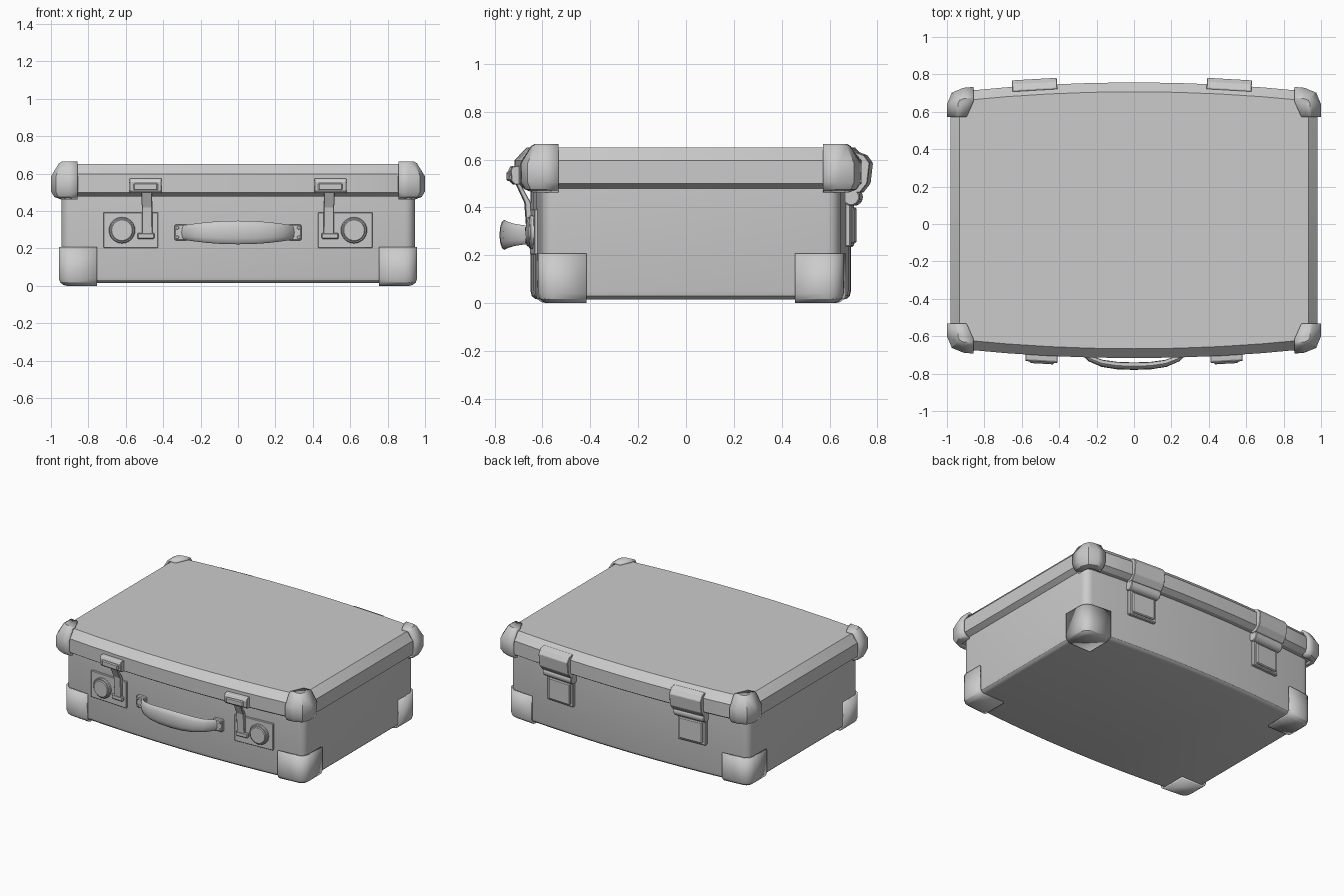
import bpy, bmesh
from math import sin, cos, pi, atan
from mathutils import Vector, Matrix

if "Cube" in bpy.data.objects:
    bpy.data.objects.remove(bpy.data.objects["Cube"])

Y0 = 0.02  # depth centre of the case


def finish(name, bm, loc=(0, 0, 0), rot=0, bevel=0, angle=30):
    bmesh.ops.recalc_face_normals(bm, faces=bm.faces)
    me = bpy.data.meshes.new(name)
    bm.to_mesh(me)
    bm.free()
    ob = bpy.data.objects.new(name, me)
    bpy.context.collection.objects.link(ob)
    ob.location = loc
    ob.rotation_euler = (0, 0, rot)
    if bevel:
        m = ob.modifiers.new("bevel", 'BEVEL')
        m.width, m.segments = bevel, 1
    if angle:
        bpy.ops.object.select_all(action='DESELECT')
        ob.select_set(True)
        bpy.context.view_layer.objects.active = ob
        bpy.ops.object.shade_smooth_by_angle(angle=angle * pi / 180)
    return ob


def loft(rings, caps=(True, True)):
    bm = bmesh.new()
    vs = [[bm.verts.new(p) for p in r] for r in rings]
    n = len(vs[0])
    for a, b in zip(vs, vs[1:]):
        for i in range(n):
            bm.faces.new((a[i], a[(i + 1) % n], b[(i + 1) % n], b[i]))
    if caps[0]:
        bm.faces.new(vs[0])
    if caps[1]:
        bm.faces.new(vs[-1])
    return bm


def outline(hx, hmid, hend, r, segs, z, o=0.0):
    """Rounded rectangle with bowed front and back, grown by o."""
    hx, hmid, hend, r = hx + o, hmid + o, hend + o, max(r + o, 0.01)
    w = hx - r
    q = [(w + r * cos(a), hend - r + r * sin(a))
         for a in (i * pi / 2 / segs for i in range(segs + 1))]
    q += [(w * t, hend + (hmid - hend) * (1 - t * t)) for t in (.75, .5, .25)]
    back = q + [(0, hmid)] + [(-x, y) for x, y in reversed(q)]
    return [Vector((x, y, z)) for x, y in back + [(-x, -y) for x, y in back]]


def box(name, c, s, rot=0, bevel=0.006):
    bm = bmesh.new()
    bmesh.ops.create_cube(bm, size=1)
    bmesh.ops.scale(bm, vec=s, verts=bm.verts)
    return finish(name, bm, c, rot, bevel, 0)


def prism(name, pts, x, width, rot=0):
    """Extrude a (y, z) profile along x; y is relative to the first point."""
    y = pts[0][0]
    rings = [[Vector((e * width / 2, p[0] - y, p[1])) for p in pts] for e in (-1, 1)]
    return finish(name, loft(rings), (x, y, 0), rot, 0.003, 0)


def cylinder(name, c, r, depth, axis, rot=0, bevel=0.005):
    bm = bmesh.new()
    bmesh.ops.create_cone(bm, cap_ends=True, segments=24, radius1=r, radius2=r, depth=depth,
                          matrix=Matrix.Rotation(pi / 2, 4, axis))
    return finish(name, bm, c, rot, bevel)


def corner_piece(name, bm, planes, thick):
    for co, no in planes:
        bmesh.ops.bisect_plane(bm, geom=bm.verts[:] + bm.edges[:] + bm.faces[:],
                               plane_co=co, plane_no=no, clear_inner=True)
    ob = finish(name, bm, (0, Y0, 0))
    m = ob.modifiers.new("thickness", 'SOLIDIFY')
    m.thickness, m.offset = thick, -1
    m = ob.modifiers.new("four_corners", 'MIRROR')
    m.use_axis = (True, True, False)


# Case body with rounded bottom edge
def body_ring(o, z):
    return outline(.945, .67, .625, .055, 5, z, o)


finish("case_body", loft([body_ring(*p) for p in
       ((-.035, .014), (-.018, .018), (-.005, .03), (0, .05), (0, .50))]), (0, Y0, 0))

# Lower corner protectors
bm = loft([body_ring(*p) for p in
           ((-.03, 0), (-.012, .004), (.005, .017), (.013, .04), (.013, .26))], (True, False))
corner_piece("lower_corner_protector", bm,
             [((.755, 0, 0), (1, 0, 0)), ((0, .435, 0), (0, 1, 0)), ((0, 0, .208), (0, 0, -1))], .012)


# Lid with chamfered rim
def lid_ring(o, z):
    return outline(.982, .737, .69, .07, 2, z, o)


finish("lid", loft([lid_ring(*p) for p in
       ((-.035, .478), (0, .50), (0, .597), (-.05, .65))]), (0, Y0, 0), angle=20)

# Lid corner caps
bm = loft([lid_ring(*p) for p in
           ((-.035, .462), (.0, .475), (.018, .505), (.018, .585), (-.025, .655), (-.04, .664), (-.06, .66))])
bm.faces.ensure_lookup_table()
bmesh.ops.delete(bm, geom=[f for f in bm.faces if len(f.verts) > 4 and f.verts[0].co.z < .5],
                 context='FACES_ONLY')
corner_piece("lid_corner_cap", bm,
             [((.858, 0, 0), (1, 0, 0)), ((0, .553, 0), (0, 1, 0)),
              ((.86, .63, 0), (1, .45, 0))], .016)

# Handle grip swept as fattening oval rings
half = [(.295, -.655, .038, .012), (.27, -.69, .042, .014), (.235, -.72, .047, .016),
        (.17, -.745, .055, .019), (.09, -.757, .061, .02)]
path = [(-x, y, h, t) for x, y, h, t in half] + [(0, -.76, .063, .02)] + half[::-1]
rings = []
for i, (x, y, h, t) in enumerate(path):
    a, b = path[max(i - 1, 0)], path[min(i + 1, len(path) - 1)]
    d = Vector((b[0] - a[0], b[1] - a[1], 0)).normalized()
    n = Vector((-d.y, d.x, 0))
    rings.append([Vector((x, y, .285)) + n * t * cos(k * pi / 6) + Vector((0, 0, h * sin(k * pi / 6)))
                  for k in range(12)])
finish("handle_grip", loft(rings), angle=40)

slope = atan(.058)
for s, side in ((-1, "left"), (1, "right")):
    r = s * slope
    # Handle mounts with rivets
    box(side + "_handle_mount", (s * .305, -.652, .285), (.07, .03, .085), r / 2)
    for z in (.26, .31):
        cylinder(side + "_mount_rivet", (s * .325, -.668, z), .009, .012, 'X', bevel=.002)
    # Lock plate and round push button
    box(side + "_lock_plate", (s * .573, -.632, .298), (.292, .022, .19), r, .003)
    cylinder(side + "_lock_button_ring", (s * .62, -.644, .297), .07, .025, 'X', r)
    cylinder(side + "_lock_button", (s * .62, -.655, .297), .06, .024, 'X', r)
    # Latch on the lid with its tongue hanging down
    prism(side + "_latch_head", [(-.69, .575), (-.73, .572), (-.738, .555), (-.735, .51),
                                 (-.72, .495), (-.68, .495)], s * .493, .172, r)
    box(side + "_latch_ridge", (s * .493, -.738, .53), (.13, .018, .04), r)
    prism(side + "_latch_tongue", [(-.70, .51), (-.712, .50), (-.675, .42), (-.663, .26),
                                   (-.64, .26), (-.65, .42)], s * .488, .056, r)
    box(side + "_latch_foot", (s * .492, -.652, .267), (.092, .028, .033), r)

# Hinges on the back
for x, side in ((-.53, "left"), (.508, "right")):
    r = -slope if x > 0 else slope
    prism(side + "_hinge_lid_leaf", [(.72, .63), (.752, .618), (.775, .585), (.765, .50),
                                     (.735, .462), (.69, .462), (.69, .60)], x, .24, r)
    cylinder(side + "_hinge_barrel", (x, .697, .443), .036, .235, 'Y', r)
    box(side + "_hinge_plate", (x, .678, .33), (.215, .036, .19), r)
    box(side + "_hinge_plate_panel", (x, .695, .325), (.175, .026, .15), r)
